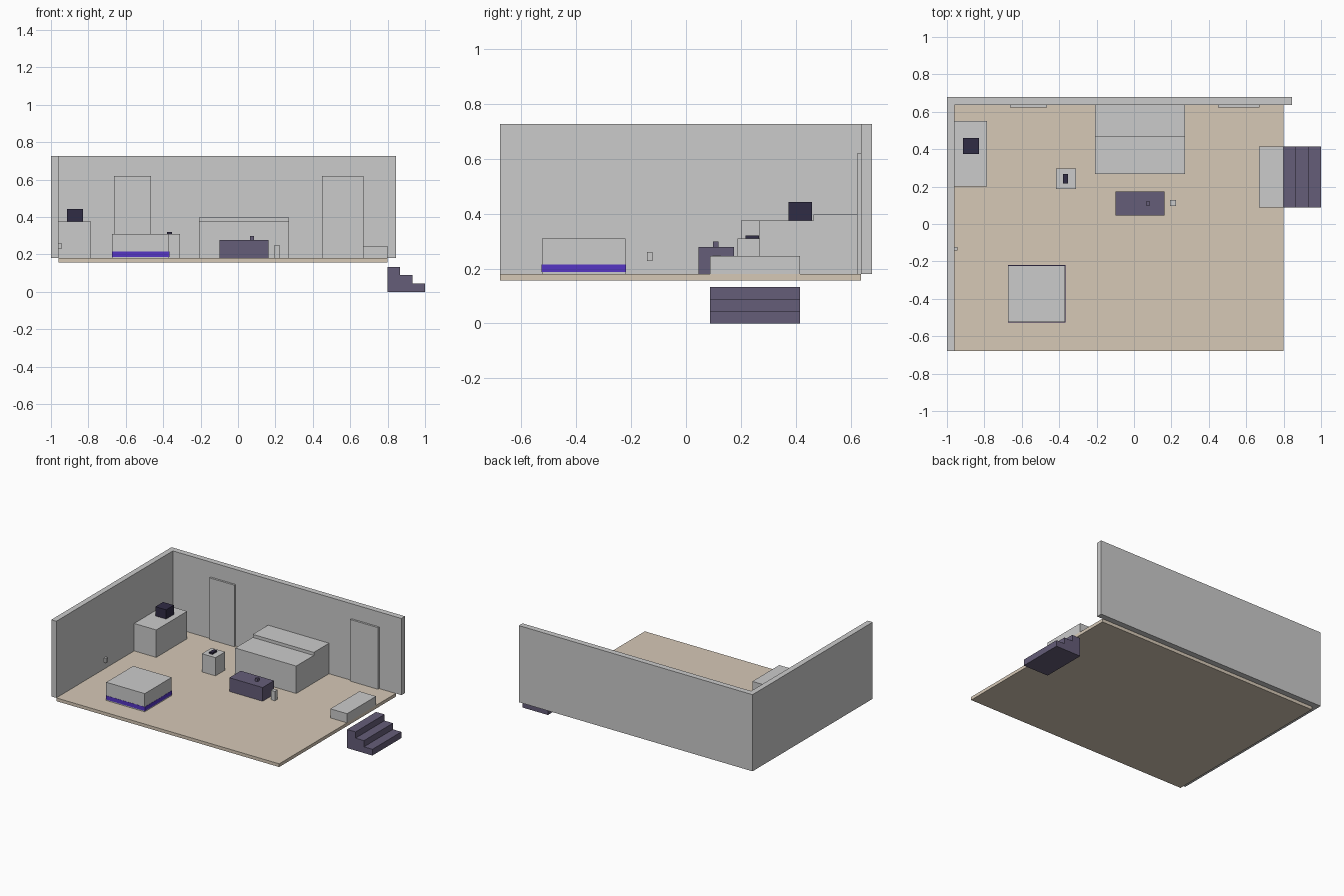
import bpy, bmesh

if "Cube" in bpy.data.objects:
    bpy.data.objects.remove(bpy.data.objects["Cube"])


def material(name, rgb):
    m = bpy.data.materials.new(name)
    m.diffuse_color = (*rgb, 1)
    m.use_nodes = True
    m.node_tree.nodes["Principled BSDF"].inputs["Base Color"].default_value = m.diffuse_color
    return m


SAND = material("sand", (0.67, 0.58, 0.47))
SLATE = material("slate", (0.13, 0.11, 0.19))
DARK = material("dark", (0.03, 0.025, 0.06))
VIOLET = material("violet", (0.09, 0.035, 0.55))


def prism(name, profile, lo, hi, axis="Z", mat=None):
    """Extrude a closed profile along Z (profile in xy) or Y (profile in xz)."""
    bm = bmesh.new()
    place = (lambda a, b: (a, b, lo)) if axis == "Z" else (lambda a, b: (a, lo, b))
    face = bm.faces.new([bm.verts.new(place(a, b)) for a, b in profile])
    ext = bmesh.ops.extrude_face_region(bm, geom=[face])
    step = (0, 0, hi - lo) if axis == "Z" else (0, hi - lo, 0)
    bmesh.ops.translate(bm, vec=step,
                        verts=[v for v in ext["geom"] if isinstance(v, bmesh.types.BMVert)])
    bmesh.ops.recalc_face_normals(bm, faces=bm.faces)
    me = bpy.data.meshes.new(name)
    bm.to_mesh(me)
    bm.free()
    ob = bpy.data.objects.new(name, me)
    bpy.context.collection.objects.link(ob)
    if mat:
        me.materials.append(mat)
    return ob


def box(name, x, y, z, mat=None):
    return prism(name, [(x[0], y[0]), (x[1], y[0]), (x[1], y[1]), (x[0], y[1])], *z, mat=mat)


F = 0.18       # floor level
D = 0.678      # half depth
WY = 0.637     # inner face of back wall
WX = -0.96     # inner face of left wall

# Room shell
box("floor", (WX, 0.80), (-D, WY), (0.157, F), SAND)
prism("walls", [(-1, -D), (WX, -D), (WX, WY), (0.845, WY), (0.845, D), (-1, D)], F, 0.727)
for name, x in (("left_door", (-0.662, -0.465)), ("right_door", (0.45, 0.67))):
    box(name, x, (0.623, WY), (F, 0.62))
box("wall_switch", (WX, -0.943), (-0.142, -0.122), (0.228, 0.26))

# Cabinet in the back corner with a dark case on top
box("cabinet", (WX, -0.786), (0.2, 0.55), (F, 0.376))
box("dark_case", (-0.914, -0.829), (0.373, 0.46), (0.376, 0.442), DARK)

# Square block with a glowing band near its base
box("block", (-0.673, -0.369), (-0.525, -0.221), (F, 0.31))
box("glow_band", (-0.6745, -0.3675), (-0.5265, -0.2195), (0.187, 0.215), VIOLET)

# Side table and handset
box("side_table", (-0.417, -0.31), (0.188, 0.297), (F, 0.31))
box("handset", (-0.38, -0.353), (0.217, 0.266), (0.31, 0.321), DARK)

# Sofa with a stepped profile running along x
sofa_y = (0.267, 0.465, WY)
box("sofa_seat", (-0.209, 0.273), sofa_y[:2], (F, 0.376))
box("sofa_back", (-0.209, 0.273), sofa_y[1:], (F, 0.398))

# Low table, cup and small stand beside it
box("low_table", (-0.10, 0.163), (0.045, 0.174), (F, 0.278), SLATE)
box("cup", (0.064, 0.085), (0.098, 0.119), (0.278, 0.299), SLATE)
box("small_stand", (0.193, 0.224), (0.096, 0.127), (F, 0.247))

# Entrance platform and outside stairs
ENTRY = (0.088, 0.415)
box("entry_platform", (0.668, 0.80), ENTRY, (F, 0.245))
stairs = [(0.80, 0)]
for i in range(3):
    z = 0.133 * (3 - i) / 3
    stairs += [(0.80 + 0.2 * i / 3, z), (0.80 + 0.2 * (i + 1) / 3, z)]
stairs.append((1.0, 0))
prism("stairs", stairs, *ENTRY, axis="Y", mat=SLATE)
